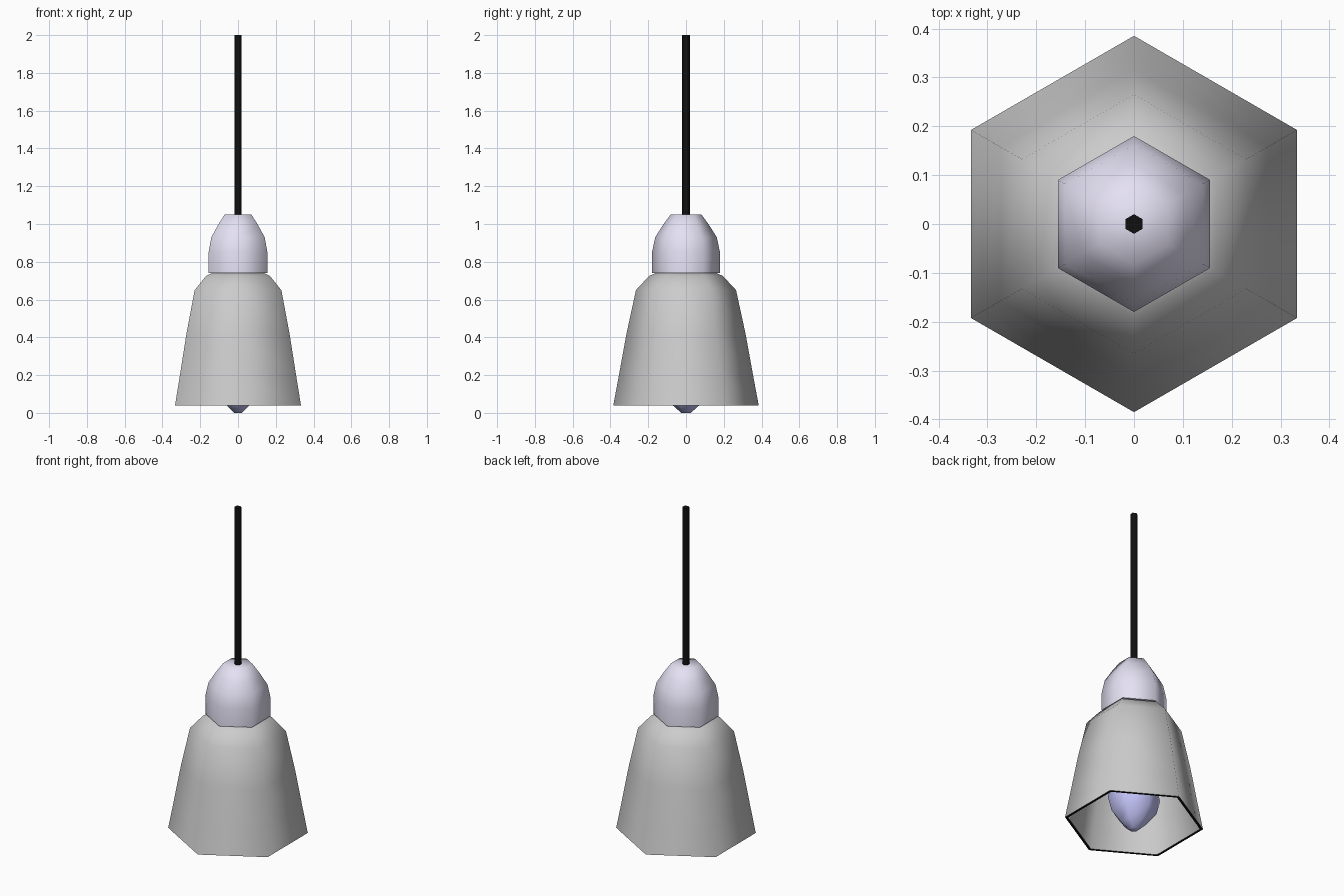
import bpy, bmesh, math

if "Cube" in bpy.data.objects:
    bpy.data.objects.remove(bpy.data.objects["Cube"])

SIDES = 6


def material(name, rgb):
    m = bpy.data.materials.new(name)
    m.diffuse_color = (*rgb, 1)
    m.use_nodes = True
    m.node_tree.nodes["Principled BSDF"].inputs["Base Color"].default_value = m.diffuse_color
    return m


def lathe(name, profile, mats=(), dark_band=None, closed=False):
    """Spin (radius, z) points into a six-sided solid with corners on +-y."""
    bm = bmesh.new()
    rings = []
    for r, z in profile:
        rings.append([bm.verts.new((r * math.cos(math.pi / 2 + math.tau * i / SIDES),
                                    r * math.sin(math.pi / 2 + math.tau * i / SIDES), z))
                      for i in range(SIDES)])
    for k in range(len(rings) - 1):
        a, b = rings[k], rings[k + 1]
        for i in range(SIDES):
            j = (i + 1) % SIDES
            f = bm.faces.new((a[i], a[j], b[j], b[i]))
            if k == dark_band:
                f.material_index = 1
    bm.faces.new(rings[0])
    bm.faces.new(rings[-1])
    bmesh.ops.recalc_face_normals(bm, faces=bm.faces)
    me = bpy.data.meshes.new(name)
    bm.to_mesh(me)
    bm.free()
    for m in mats:
        me.materials.append(m)
    ob = bpy.data.objects.new(name, me)
    bpy.context.collection.objects.link(ob)
    bpy.ops.object.select_all(action='DESELECT')
    ob.select_set(True)
    bpy.context.view_layer.objects.active = ob
    bpy.ops.object.shade_smooth_by_angle(angle=math.radians(65))
    return ob


black = material("black", (0.005, 0.005, 0.005))
lilac = material("lilac", (0.78, 0.75, 0.9))
blue = material("blue", (0.55, 0.55, 0.95))
grey = material("grey", (0.8, 0.8, 0.8))

# hanging cord
lathe("cord", [(0.02, 1.0), (0.02, 2.0)], [black])

# socket cap
lathe("socket_cap", [(0.18, 0.74), (0.18, 0.85), (0.163, 0.93), (0.122, 0.995), (0.082, 1.05)],
      [lilac])

# hollow shade: outer wall, dark rim, inner wall
lathe("shade", [(0.15, 0.745), (0.195, 0.725), (0.265, 0.65), (0.315, 0.42), (0.355, 0.2),
                (0.385, 0.04), (0.368, 0.04), (0.338, 0.2), (0.298, 0.42), (0.25, 0.64),
                (0.185, 0.705), (0.14, 0.725)], [grey, black], dark_band=5)

# bulb
lathe("bulb", [(0.025, 0.0), (0.07, 0.04), (0.125, 0.11), (0.145, 0.19), (0.13, 0.28),
               (0.08, 0.4), (0.065, 0.5), (0.065, 0.735)], [blue])
